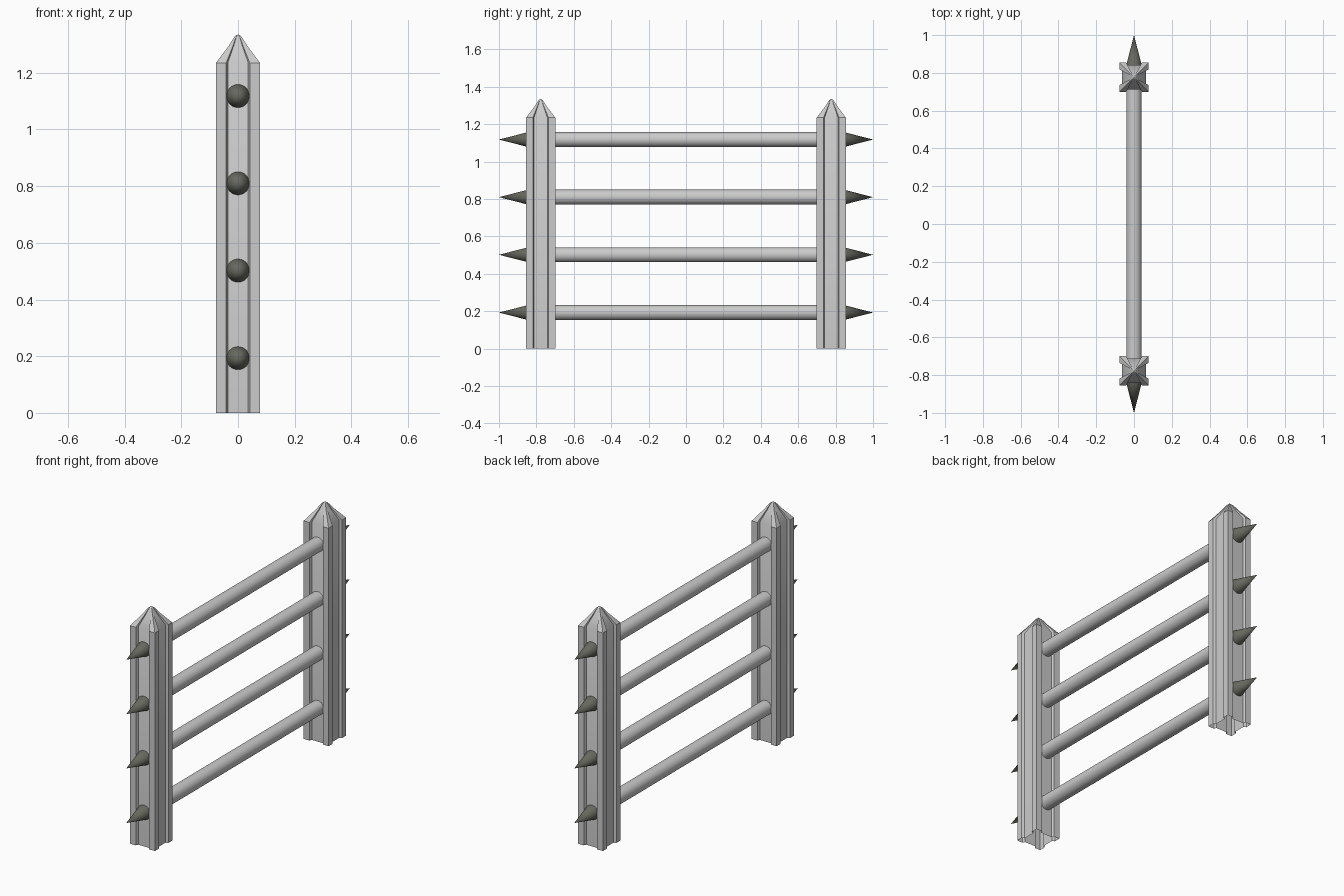
import bpy, bmesh, math
from mathutils import Matrix

if "Cube" in bpy.data.objects:
    bpy.data.objects.remove(bpy.data.objects["Cube"])


def material(name, color):
    m = bpy.data.materials.new(name)
    m.diffuse_color = (*color, 1)
    m.use_nodes = True
    m.node_tree.nodes["Principled BSDF"].inputs["Base Color"].default_value = m.diffuse_color
    return m


STEEL = material("light_grey_metal", (0.60, 0.60, 0.60))
DARK = material("dark_olive_metal", (0.135, 0.138, 0.112))


def finish(bm, name, mat, angle):
    bmesh.ops.recalc_face_normals(bm, faces=bm.faces)
    me = bpy.data.meshes.new(name)
    bm.to_mesh(me)
    bm.free()
    ob = bpy.data.objects.new(name, me)
    bpy.context.collection.objects.link(ob)
    me.materials.append(mat)
    bpy.ops.object.select_all(action='DESELECT')
    ob.select_set(True)
    bpy.context.view_layer.objects.active = ob
    bpy.ops.object.shade_smooth_by_angle(angle=math.radians(angle))
    return ob


def rod(name, r1, r2, y, length, z, mat, flip=1):
    # cone or cylinder lying along y; r2 is the end towards flip * y
    bm = bmesh.new()
    bmesh.ops.create_cone(bm, cap_ends=True, segments=32, radius1=r1, radius2=r2, depth=length,
                          matrix=Matrix.Translation((0, y, z)) @ Matrix.Rotation(-flip * math.pi / 2, 4, 'X'))
    return finish(bm, name, mat, 40)


# One quarter of the grooved post outline, turned four times
QUARTER = [(0.064, -0.036), (0.064, 0.036), (0.078, 0.042), (0.078, 0.078), (0.042, 0.078)]
OUTLINE = []
for k in range(4):
    c, s = [(1, 0), (0, 1), (-1, 0), (0, -1)][k]
    OUTLINE += [(x * c - y * s, x * s + y * c) for x, y in QUARTER]

# Height and scale of each post section, closing to a rounded tip
SECTIONS = [(0, 1), (1.235, 1), (1.295, 0.42), (1.315, 0.26), (1.328, 0.15), (1.333, 0.07)]


def post(name, y0):
    bm = bmesh.new()
    rings = [[bm.verts.new((x * s, y0 + y * s, z)) for x, y in OUTLINE] for z, s in SECTIONS]
    n = len(OUTLINE)
    for a, b in zip(rings, rings[1:]):
        for i in range(n):
            j = (i + 1) % n
            bm.faces.new((a[i], a[j], b[j], b[i]))
    tip = bm.verts.new((0, y0, 1.335))
    for i in range(n):
        bm.faces.new((rings[-1][i], rings[-1][(i + 1) % n], tip))
    return finish(bm, name, STEEL, 32)


# Posts, open at the bottom
for side, label in ((-1, "front"), (1, "back")):
    post(label + "_post", side * 0.777)

# Rails with a spike outside each post
for i, z in enumerate((0.193, 0.502, 0.81, 1.118)):
    rod(f"rail_{i + 1}", 0.04, 0.04, 0, 1.43, z, STEEL)
    for side, label in ((-1, "front"), (1, "back")):
        rod(f"{label}_spike_{i + 1}", 0.041, 0, side * 0.92, 0.16, z, DARK, side)
